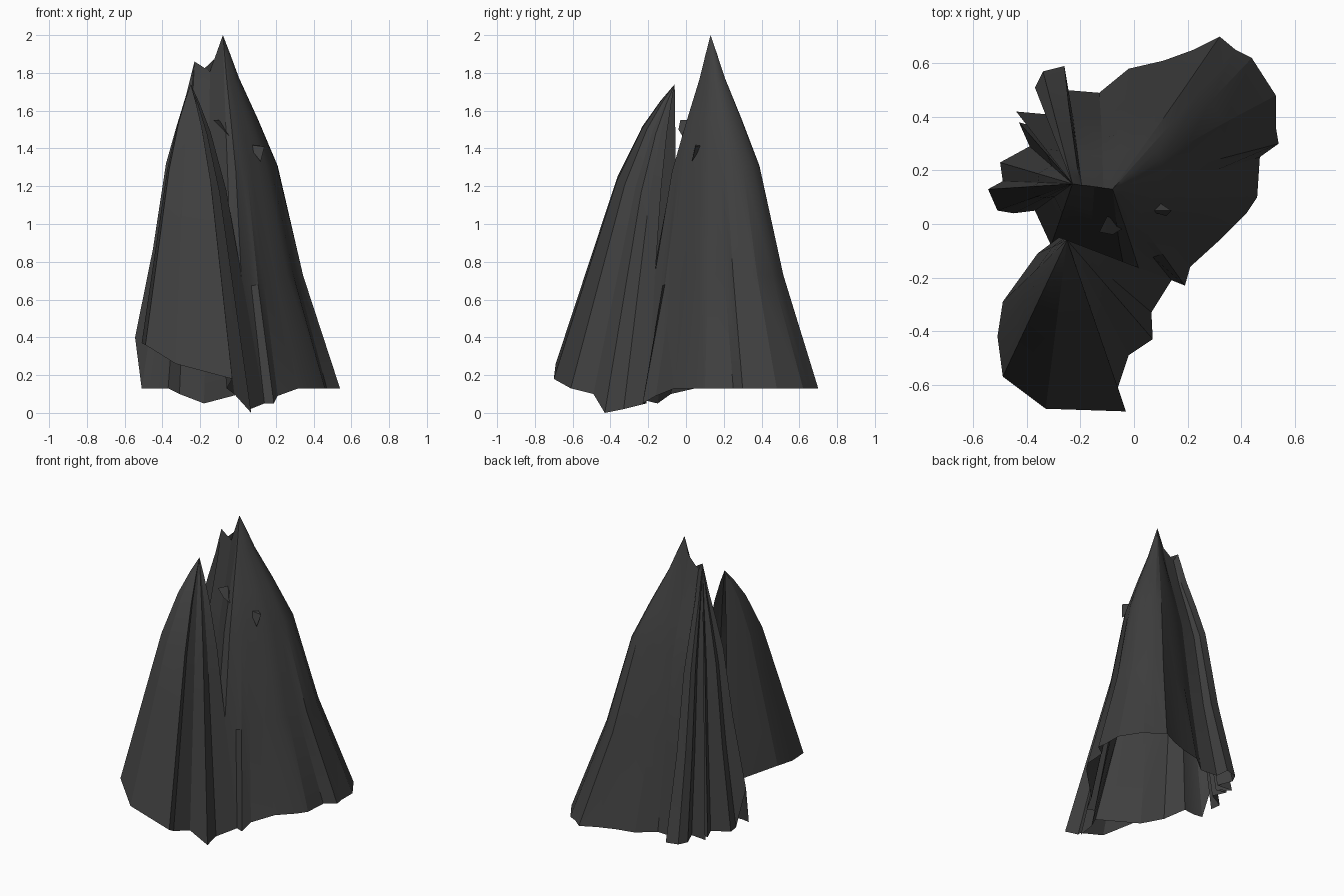
import bpy
import bmesh
import math
from mathutils import Vector

cube = bpy.data.objects.get("Cube")
if cube:
    bpy.data.objects.remove(cube, do_unlink=True)

stone = bpy.data.materials.new("dark_grey_stone")
stone.use_nodes = True
stone.diffuse_color = (.05, .05, .05, 1)
stone.node_tree.nodes["Principled BSDF"].inputs["Base Color"].default_value = stone.diffuse_color


def finish(bm, name):
    """Turn the bmesh into a shaded, coloured object."""
    bmesh.ops.remove_doubles(bm, verts=bm.verts, dist=.0005)
    mesh = bpy.data.meshes.new(name)
    bm.to_mesh(mesh)
    bm.free()
    mesh.materials.append(stone)
    obj = bpy.data.objects.new(name, mesh)
    bpy.context.collection.objects.link(obj)
    bpy.ops.object.select_all(action="DESELECT")
    obj.select_set(True)
    bpy.context.view_layer.objects.active = obj
    bpy.ops.object.shade_smooth_by_angle(angle=math.radians(20))


def clamp(value):
    return max(0, min(1, value))


def softened(points):
    """Closed outline with its small folds averaged out."""
    for _ in range(2):
        count = len(points)
        points = [(points[i - 1] + points[i] * 2 + points[(i + 1) % count]) / 4 for i in range(count)]
    return points


def draped_shell(name, peak, side_peak, hem, profile, closed):
    """Sheet hanging from a crest to a ragged hem, swelling along a profile.

    The profile holds (outward, downward) fractions. The crest runs from the
    peak to the side peak with a dip between; folds of a closed sheet fade
    upward except under the side peak.
    """
    bm = bmesh.new()
    peak, side_peak = Vector(peak), Vector(side_peak)
    hem = [Vector(p) for p in hem]
    soft = softened(hem) if closed else hem
    columns = []
    for sharp, smooth in zip(hem, soft):
        t = clamp((peak.x - sharp.x) / .22) if closed else 0
        top = peak.lerp(side_peak, t)
        top.z -= .13 * math.sin(math.pi * t)
        column = [bm.verts.new(top)]
        for out, down in profile:
            reach = smooth.lerp(sharp, max(t, down ** 2)) - top
            column.append(bm.verts.new(top + Vector((reach.x * out, reach.y * out, reach.z * down))))
        columns.append(column)
    following = columns[1:] + (columns[:1] if closed else [])
    for a, b in zip(columns, following):
        for i in range(len(profile)):
            bm.faces.new((a[i], a[i + 1], b[i + 1], b[i]))
    finish(bm, name)


def shard(name, base, tip):
    """Small broken chip: a triangle of rock joined to one point."""
    bm = bmesh.new()
    corners = [bm.verts.new(p) for p in base]
    point = bm.verts.new(tip)
    bm.faces.new(corners)
    for i in range(len(corners)):
        bm.faces.new((corners[i], corners[i - 1], point))
    bmesh.ops.recalc_face_normals(bm, faces=bm.faces)
    finish(bm, name)


# Main peak and ribbed flank, counter-clockwise from the front valley
ground = .13
front_hem = [
    (.01, -.36, .1), (.065, -.33, .02), (.14, -.21, .05), (.19, -.23, .05), (.21, -.16, .09)]
back_outline = [
    (.32, -.06), (.42, .04), (.46, .1), (.47, .25), (.54, .3), (.53, .36),
    (.53, .48), (.44, .62), (.38, .65), (.32, .7), (.22, .65), (.11, .61),
    (-.02, .58), (-.13, .49), (-.25, .5), (-.26, .59), (-.34, .57),
    (-.37, .51), (-.33, .41), (-.44, .42), (-.36, .36), (-.43, .38),
    (-.39, .29), (-.5, .23), (-.49, .16)]
flank_hem = [
    (-.545, .13, .4), (-.51, .05, ground), (-.45, .04, ground), (-.37, .05, ground),
    (-.31, -.08, .1), (-.18, -.15, .05)]
peak_hem = front_hem + [(x, y, ground) for x, y in back_outline] + flank_hem
peak_profile = [(.06, .05), (.14, .12), (.31, .24), (.48, .37), (.7, .68), (1, 1)]
draped_shell("main_peak", (-.08, .13, 2), (-.23, .15, 1.86), peak_hem, peak_profile, True)

# Front spur with its raised hem, folding into the valley beside the main peak
spur_tip = (-.25, -.06, 1.74)
spur_profile = [(.12, .06), (.27, .15), (.48, .33), (.62, .51), (1, 1)]
spur_hem = [
    (-.28, -.05, .5), (-.36, -.11, .33), (-.49, -.29, .38), (-.51, -.42, .37),
    (-.49, -.57, .36), (-.33, -.69, .26), (-.03, -.7, .18), (-.06, -.61, ground),
    (-.02, -.49, .1), (.07, -.43, 0), (.065, -.33, .02), (.14, -.21, .05)]
draped_shell("front_spur", spur_tip, spur_tip, spur_hem, spur_profile, False)

# Broken chips on the front face
shard("side_chip", [(.05, .05, 1.42), (.14, .05, 1.41), (.08, .09, 1.42)], (.12, .03, 1.33))
shard("front_chip", [(-.13, -.03, 1.55), (-.08, -.04, 1.5), (-.1, .03, 1.55)], (-.03, -.01, 1.45))
